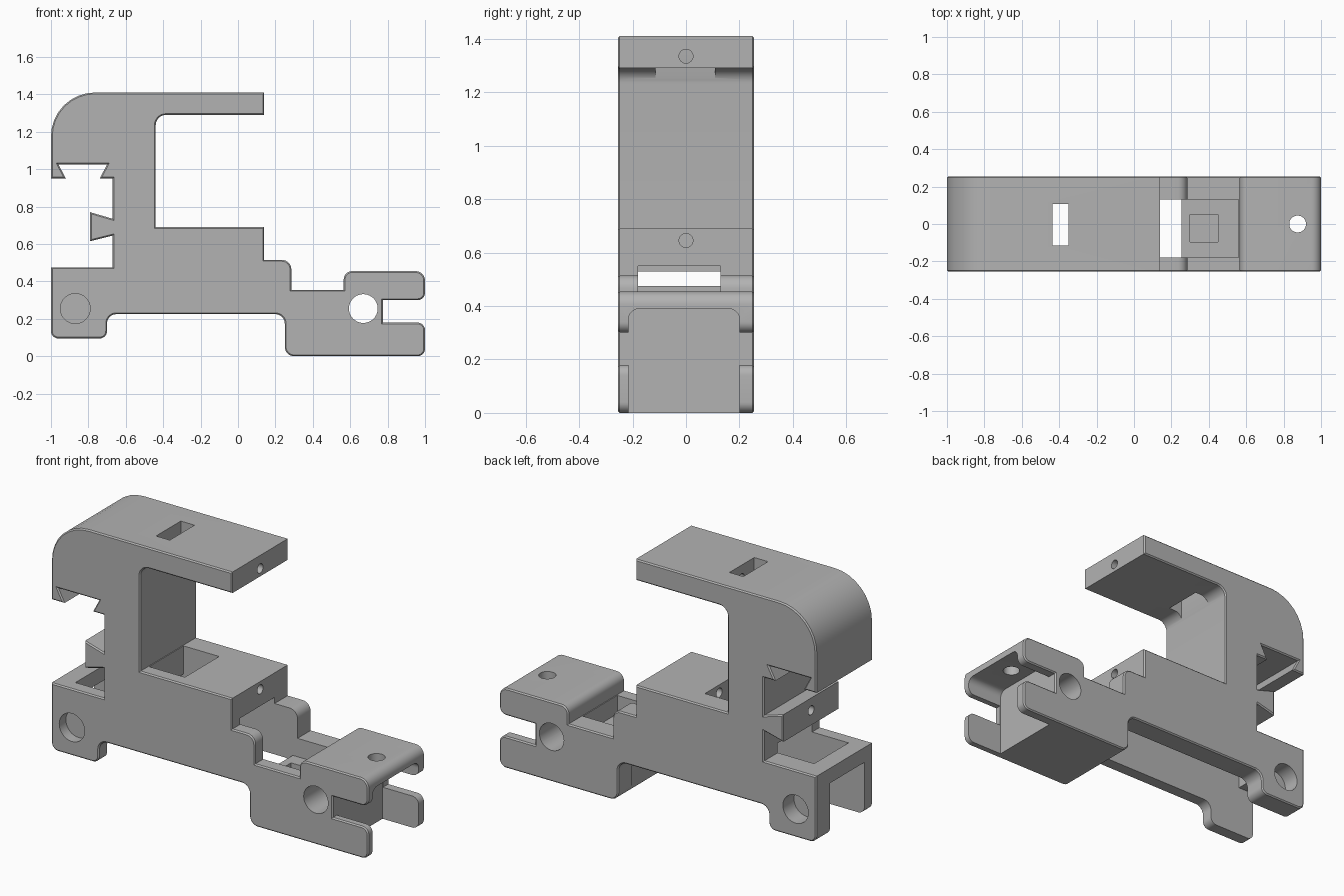
import bpy, bmesh, math
from mathutils import Vector, Matrix

if "Cube" in bpy.data.objects:
    bpy.data.objects.remove(bpy.data.objects["Cube"], do_unlink=True)

grey = bpy.data.materials.new("plain grey")
grey.use_nodes = True
grey.diffuse_color = (0.45, 0.45, 0.45, 1)
grey.node_tree.nodes["Principled BSDF"].inputs["Base Color"].default_value = (0.45, 0.45, 0.45, 1)


def rounded(corners, steps=8):
    """Replace each (a, b, radius) corner by a tangent arc."""
    out = []
    n = len(corners)
    for i, c in enumerate(corners):
        p = Vector(c[:2])
        if len(c) < 3:
            out.append(p)
            continue
        u = (Vector(corners[i - 1][:2]) - p).normalized()
        v = (Vector(corners[(i + 1) % n][:2]) - p).normalized()
        centre = p + (u + v) * c[2]
        for k in range(steps + 1):
            t = k / steps * math.pi / 2
            out.append(centre - v * c[2] * math.cos(t) - u * c[2] * math.sin(t))
    return out


def make(name, bm):
    bmesh.ops.recalc_face_normals(bm, faces=bm.faces[:])
    mesh = bpy.data.meshes.new(name)
    bm.to_mesh(mesh)
    bm.free()
    obj = bpy.data.objects.new(name, mesh)
    bpy.context.collection.objects.link(obj)
    mesh.materials.append(grey)
    return obj


def prism(name, corners, lo, hi, axis="y", chamfer=0):
    """Extrude an outline along y (outline in x, z) or along x (outline in y, z)."""
    bm = bmesh.new()
    place = (lambda p: (p.x, lo, p.y)) if axis == "y" else (lambda p: (lo, p.x, p.y))
    face = bm.faces.new([bm.verts.new(place(p)) for p in rounded(corners)])
    ext = bmesh.ops.extrude_face_region(bm, geom=[face])
    shift = Vector((0, hi - lo, 0)) if axis == "y" else Vector((hi - lo, 0, 0))
    verts = [g for g in ext["geom"] if isinstance(g, bmesh.types.BMVert)]
    bmesh.ops.translate(bm, verts=verts, vec=shift)
    if chamfer:
        bm.normal_update()
        rim = [e for e in bm.edges if abs(e.verts[0].co.y - e.verts[1].co.y) < 1e-5]
        bmesh.ops.bevel(bm, geom=rim, offset=chamfer, segments=1, affect="EDGES")
    return make(name, bm)


def box(name, x, y, z):
    return prism(name, [(x[0], z[0]), (x[0], z[1]), (x[1], z[1]), (x[1], z[0])], *y)


def bore(name, centre, radius, length, axis):
    turn = {"x": Matrix.Rotation(math.pi / 2, 4, "Y"),
            "y": Matrix.Rotation(math.pi / 2, 4, "X"), "z": Matrix()}[axis]
    bm = bmesh.new()
    bmesh.ops.create_cone(bm, cap_ends=True, segments=40, radius1=radius, radius2=radius,
                          depth=length, matrix=Matrix.Translation(centre) @ turn)
    return make(name, bm)


# Main body: side outline with rounded corners, dovetail and wedge
outline = [
    (-1, .095, .04), (-1, .475), (-.67, .475), (-.67, .645), (-.79, .615),
    (-.79, .77), (-.67, .735), (-.67, .95), (-.74, .95), (-.70, 1.025),
    (-.96, 1.025), (-.92, .95), (-1, .95), (-1, 1.41, .235), (.14, 1.41),
    (.14, 1.29), (-.44, 1.29, .055), (-.44, .69), (.14, .69), (.14, .515),
    (.285, .515, .05), (.285, .355), (.565, .355), (.565, .455, .045),
    (1, .455, .05), (1, .30, .04), (.775, .30), (.775, .18), (1, .18, .04),
    (1, 0, .04), (.25, 0, .05), (.25, .225, .05), (-.7, .225, .05), (-.7, .095, .04)]
body = prism("bracket_body", outline, -.255, .255, chamfer=.007)

# Hollow channel under the platform, open below and at the left block
channel = [
    (-1.1, -.1), (-1.1, .39), (-.9, .39), (-.9, .53), (-.435, .53), (-.435, .8),
    (-.21, .8), (-.21, .55), (.2, .55), (.2, .6), (.56, .6), (.56, .25),
    (.255, .25), (.255, -.1)]
cutters = [
    prism("channel_cutter", channel, -.18, .13),
    # Open pocket at the forked end
    prism("fork_pocket_cutter",
          [(-.215, -.1), (-.215, .39, .04), (.2, .39, .04), (.2, -.1)], .772, 1.1, "x"),
    box("arm_slot_cutter", (-.437, -.35), (-.115, .108), (1.2, 1.5)),
    box("nut_pocket_cutter", (.3, .45), (-.095, .05), (.1, .3)),
    # Round holes
    bore("pivot_hole_cutter", (.67, 0, .255), .077, 1, "y"),
    bore("front_blind_hole_cutter", (-.87, -.255, .255), .08, .12, "y"),
    bore("back_blind_hole_cutter", (-.87, .255, .255), .08, .2, "y"),
    bore("plate_hole_cutter", (.875, 0, .42), .045, .2, "z"),
    bore("arm_screw_cutter", (0, 0, 1.335), .026, .8, "x"),
    bore("platform_screw_cutter", (.1, 0, .645), .026, .7, "x"),
    bore("wedge_screw_cutter", (-.8, 0, .70), .026, .3, "x"),
]

bpy.context.view_layer.objects.active = body
for c in cutters:
    c.hide_render = True
    mod = body.modifiers.new(c.name, "BOOLEAN")
    mod.operation = "DIFFERENCE"
    mod.solver = "EXACT"
    mod.object = c
    bpy.ops.object.modifier_apply(modifier=mod.name)
    bpy.data.objects.remove(c, do_unlink=True)

# Smooth curved areas, keep edges crisp
bpy.ops.object.select_all(action="DESELECT")
body.select_set(True)
bpy.ops.object.shade_smooth_by_angle(angle=math.radians(30))
